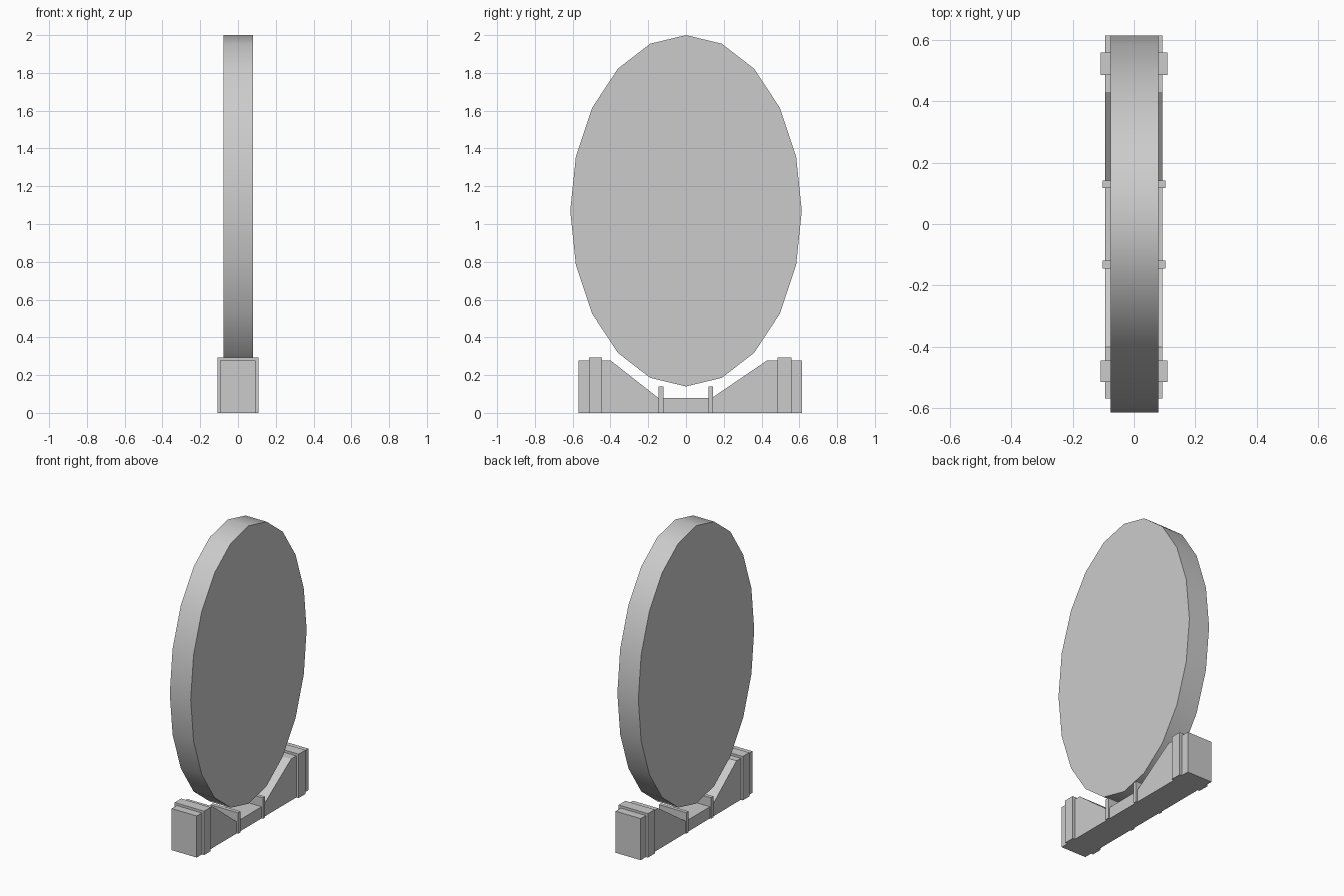
import bpy, bmesh, math

if "Cube" in bpy.data.objects:
    bpy.data.objects.remove(bpy.data.objects["Cube"])


def extrude_profile(name, points, x0, x1):
    """Solid made from a (y, z) outline extruded along x."""
    bm = bmesh.new()
    face = bm.faces.new([bm.verts.new((x0, y, z)) for y, z in points])
    res = bmesh.ops.extrude_face_region(bm, geom=[face])
    verts = [g for g in res["geom"] if isinstance(g, bmesh.types.BMVert)]
    bmesh.ops.translate(bm, verts=verts, vec=(x1 - x0, 0, 0))
    bmesh.ops.recalc_face_normals(bm, faces=bm.faces)
    mesh = bpy.data.meshes.new(name)
    bm.to_mesh(mesh)
    bm.free()
    obj = bpy.data.objects.new(name, mesh)
    bpy.context.collection.objects.link(obj)
    return obj


# Upright oval disc with 20 sides and a smooth rim
oval = [(0.613 * math.sin(math.tau * i / 20), 1.07 + 0.93 * math.cos(math.tau * i / 20))
        for i in range(20)]
disc = extrude_profile("oval_disc", oval, -0.076, 0.079)
bpy.context.view_layer.objects.active = disc
disc.select_set(True)
bpy.ops.object.shade_smooth_by_angle(angle=math.radians(35))

# Cradle base with sloped inner sides
extrude_profile("cradle_base", [
    (-0.568, 0), (-0.568, 0.278), (-0.40, 0.278), (-0.145, 0.078),
    (0.135, 0.078), (0.43, 0.278), (0.613, 0.278), (0.613, 0)], -0.094, 0.092)

# Raised bands wrapped around the base: y start, y end, height, half width
bands = {
    "outer_band_front": (-0.514, -0.445, 0.294, 0.109),
    "inner_band_front": (-0.145, -0.119, 0.14, 0.102),
    "inner_band_back": (0.118, 0.142, 0.14, 0.102),
    "outer_band_back": (0.485, 0.558, 0.294, 0.109),
}
for name, (y0, y1, h, w) in bands.items():
    extrude_profile(name, [(y0, 0), (y0, h), (y1, h), (y1, 0)], -w, w)
